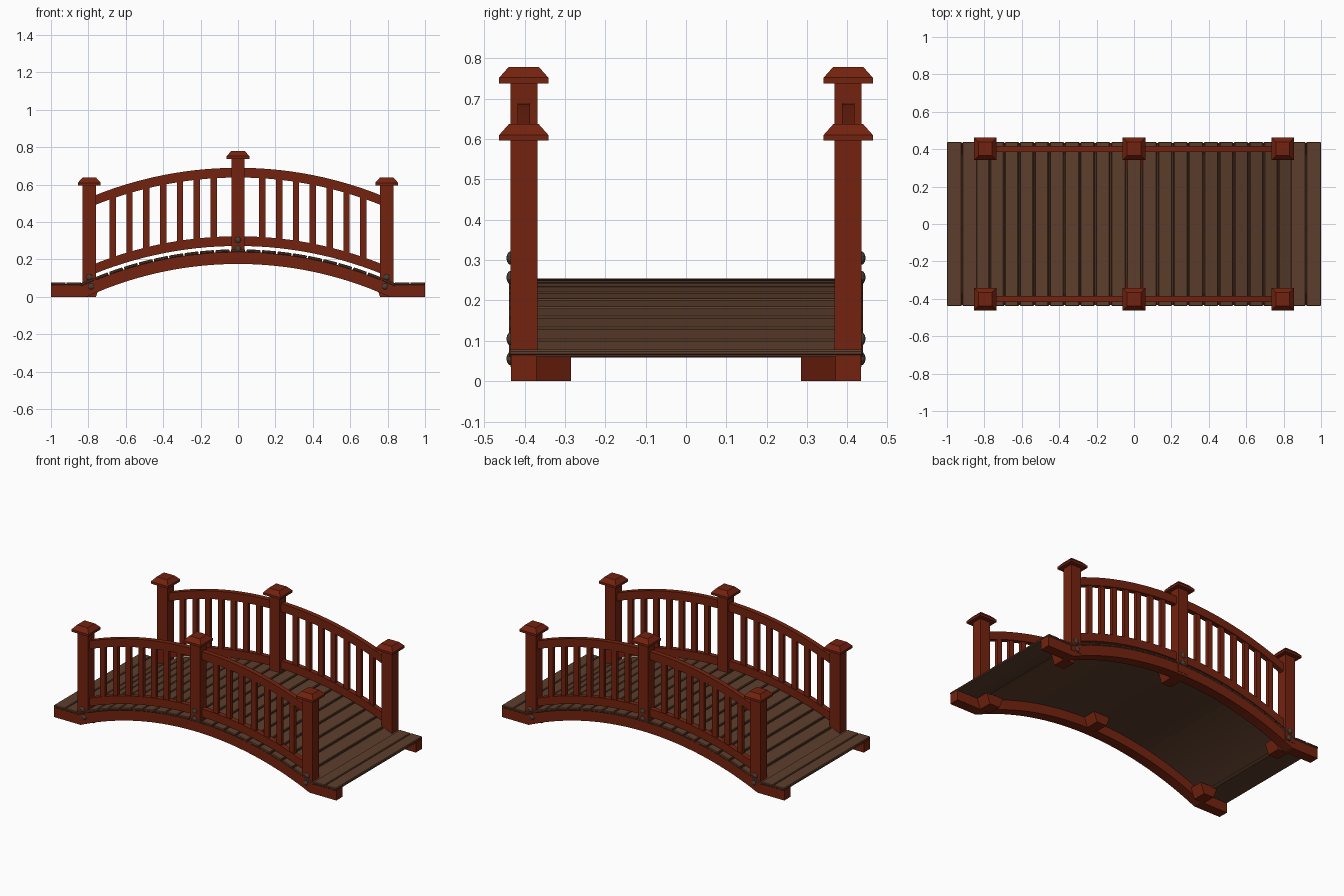
import bpy, bmesh, math
from mathutils import Matrix, Vector

if "Cube" in bpy.data.objects:
    bpy.data.objects.remove(bpy.data.objects["Cube"])


def material(name, color):
    m = bpy.data.materials.new(name)
    m.diffuse_color = (*color, 1)
    m.use_nodes = True
    m.node_tree.nodes["Principled BSDF"].inputs["Base Color"].default_value = m.diffuse_color
    return m


RED = material("red_stained_wood", (0.175, 0.0165, 0.0048))
BROWN = material("brown_deck_wood", (0.107, 0.048, 0.025))
IRON = material("dark_iron", (0.07, 0.05, 0.035))


def finish(name, bm, mat):
    bmesh.ops.recalc_face_normals(bm, faces=bm.faces)
    me = bpy.data.meshes.new(name)
    bm.to_mesh(me)
    bm.free()
    me.materials.append(mat)
    ob = bpy.data.objects.new(name, me)
    bpy.context.collection.objects.link(ob)
    return ob


def add_box(bm, center, size, tilt=0.0):
    mat = (Matrix.Translation(Vector(center)) @ Matrix.Rotation(tilt, 4, 'Y')
           @ Matrix.Diagonal((*size, 1)))
    return bmesh.ops.create_cube(bm, size=1, matrix=mat)["verts"]


def add_frustum(bm, x, y, levels):
    # stacked square sections: (z, half x, half y)
    rings = [[bm.verts.new((x + sx * hx, y + sy * hy, z))
              for sx, sy in ((-1, -1), (1, -1), (1, 1), (-1, 1))] for z, hx, hy in levels]
    for a, b in zip(rings, rings[1:]):
        for i in range(4):
            bm.faces.new((a[i], a[(i + 1) % 4], b[(i + 1) % 4], b[i]))
    bm.faces.new(rings[0][::-1])
    bm.faces.new(rings[-1])


def strip(name, low, high, y0, y1, mat):
    # curved bar swept along matching lower and upper (x, z) lines
    bm = bmesh.new()
    secs = [[bm.verts.new(p) for p in ((a[0], y0, a[1]), (a[0], y1, a[1]),
                                       (b[0], y1, b[1]), (b[0], y0, b[1]))]
            for a, b in zip(low, high)]
    for s, t in zip(secs, secs[1:]):
        for i in range(4):
            bm.faces.new((s[i], s[(i + 1) % 4], t[(i + 1) % 4], t[i]))
    bm.faces.new(secs[0])
    bm.faces.new(secs[-1])
    return finish(name, bm, mat)


CZ = -1.776                      # centre of the arch circle
R_LOW, R_TOP = 1.952, 2.016      # underside and top of the arched beam
N = 28


def arc(radius, half):
    return [(radius * math.sin(a), CZ + radius * math.cos(a))
            for a in (half * (2 * i / N - 1) for i in range(N + 1))]


def rail_z(mid, x):
    return mid - (2.06 - math.sqrt(2.06 ** 2 - x * x))


low = [(-1, 0)] + arc(R_LOW, math.acos(-CZ / R_LOW)) + [(1, 0)]
high = [(-1, 0.065)] + arc(R_TOP, math.acos((0.065 - CZ) / R_TOP)) + [(1, 0.065)]

POSTS = ((-0.795, 0.035, 0.60), (0, 0.19, 0.742), (0.795, 0.035, 0.60))
YC = 0.402

for s, side in ((-1, "front"), (1, "back")):
    # side beam
    ya, yb = sorted((s * 0.37, s * 0.434))
    strip(side + "_arched_beam", low, high, ya, yb, RED)

    # top and bottom handrails
    xs = [-0.78 + 1.56 * i / N for i in range(N + 1)]
    for label, mid in (("top", 0.664), ("bottom", 0.298)):
        strip(f"{side}_{label}_rail", [(x, rail_z(mid, x) - 0.026) for x in xs],
              [(x, rail_z(mid, x) + 0.026) for x in xs], s * YC - 0.016, s * YC + 0.016, RED)

    # balusters
    bm = bmesh.new()
    for k in range(7):
        for d in (-1, 1):
            x = d * (0.13 + 0.09 * k)
            z0, z1 = rail_z(0.298, x), rail_z(0.664, x)
            add_box(bm, (x, s * YC, (z0 + z1) / 2), (0.034, 0.022, z1 - z0))
    finish(side + "_balusters", bm, RED)

    # posts, caps and support blocks under the deck
    posts, caps, blocks = bmesh.new(), bmesh.new(), bmesh.new()
    for x, z0, z1 in POSTS:
        add_box(posts, (x, s * YC, (z0 + z1) / 2), (0.072, 0.067, z1 - z0))
        zc = z1 - 0.004
        add_frustum(caps, x, s * YC, [(zc, 0.061, 0.061), (zc + 0.014, 0.061, 0.061),
                                      (zc + 0.041, 0.037, 0.037)])
        zb = 0.176 if x == 0 else 0.0
        add_frustum(blocks, x, s * 0.3285, [(zb, 0.035, 0.0435), (zb + 0.066, 0.06, 0.0435)])
    finish(side + "_posts", posts, RED)
    finish(side + "_post_caps", caps, RED)
    finish(side + "_support_blocks", blocks, RED)

    # domed bolt heads
    bm = bmesh.new()
    for x, z in ((0, 0.305), (0, 0.257), (-0.795, 0.105), (-0.785, 0.056),
                 (0.795, 0.105), (0.785, 0.056)):
        bmesh.ops.create_uvsphere(bm, u_segments=10, v_segments=6, radius=1, matrix=(
            Matrix.Translation((x, s * 0.434, z)) @ Matrix.Rotation(math.pi / 2, 4, 'X')
            @ Matrix.Diagonal((0.017, 0.017, 0.011, 1))))
    finish(side + "_bolts", bm, IRON)

# deck planks: 21 along the arch, two flat ones at each end
bm = bmesh.new()
STEP = 0.041
for k in range(-10, 11):
    a = k * STEP
    r = R_TOP + 0.0065
    add_box(bm, (r * math.sin(a), 0, CZ + r * math.cos(a)), (0.076, 0.877, 0.015), a)
for x in (-0.9605, -0.878, 0.878, 0.9605):
    add_box(bm, (x, 0, 0.0705), (0.079, 0.877, 0.015))
planks = finish("deck_planks", bm, BROWN)
bev = planks.modifiers.new("soft_edges", 'BEVEL')
bev.width = 0.004
bev.segments = 1

# thin backing sheet that closes the gaps between planks
sub_low = [(-0.998, 0.061)] + arc(R_TOP - 0.004, 0.415) + [(0.998, 0.061)]
sub_high = [(-0.998, 0.066)] + arc(R_TOP + 0.001, 0.415) + [(0.998, 0.066)]
strip("deck_backing", sub_low, sub_high, -0.372, 0.372, BROWN)
